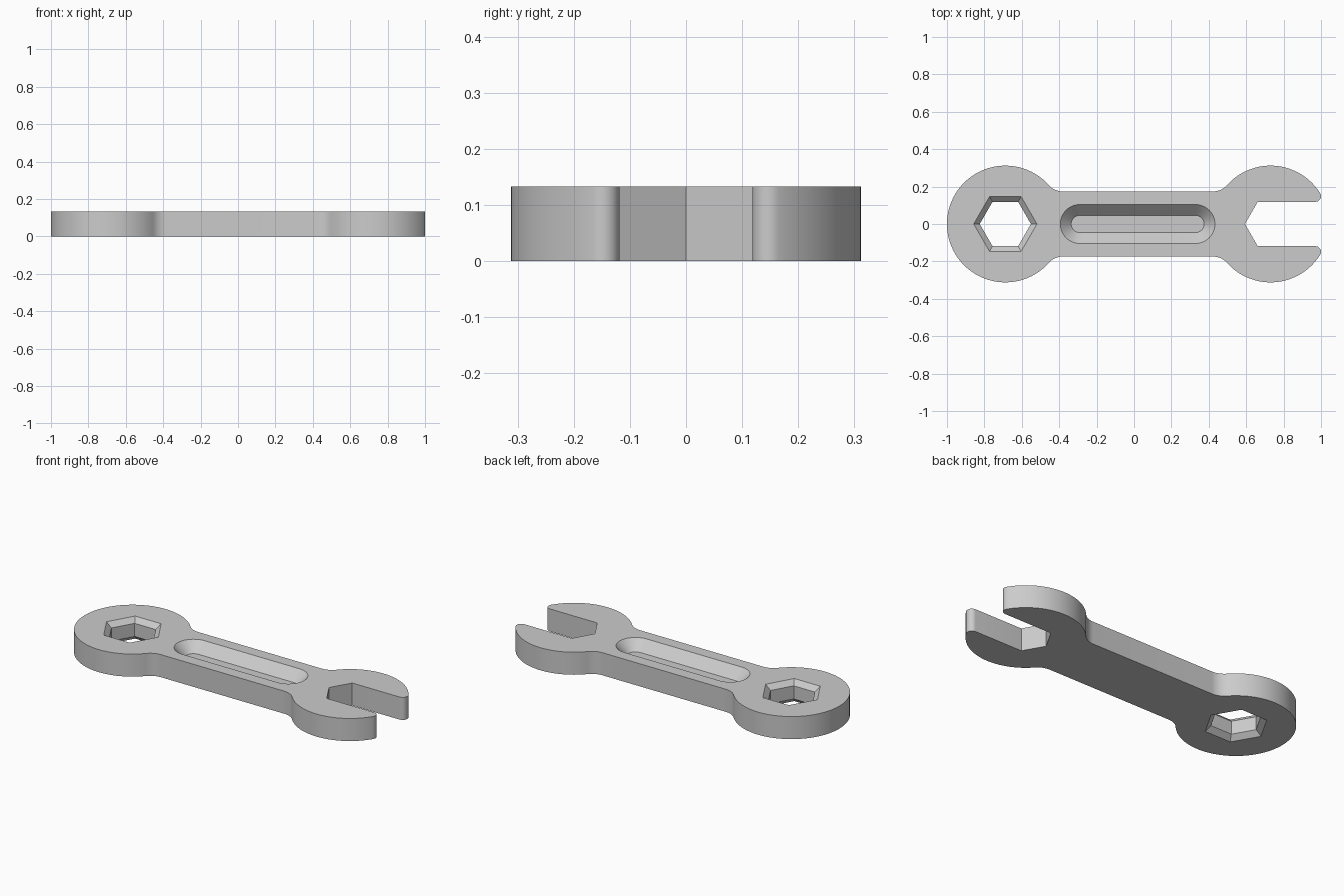
import bpy, bmesh
from math import sin, cos, pi, sqrt, atan2
from mathutils import Vector

THICK = 0.133
HEAD_R = 0.312
RING_X, JAW_X = -0.688, 0.73
HANDLE_HALF = 0.174
NECK_R = 0.1
HEX_APOTHEM = 0.1185
TIP_R = 0.03
CHAMFER = 0.028
GROOVE_DEPTH = 0.058

if "Cube" in bpy.data.objects:
    bpy.data.objects.remove(bpy.data.objects["Cube"], do_unlink=True)

steel = bpy.data.materials.new("light grey steel")
steel.use_nodes = True
grey = (0.6, 0.6, 0.6, 1)
steel.diffuse_color = grey
steel.node_tree.nodes["Principled BSDF"].inputs["Base Color"].default_value = grey


def arc(cx, cy, r, a0, a1, n):
    return [(cx + r * cos(a0 + (a1 - a0) * i / n),
             cy + r * sin(a0 + (a1 - a0) * i / n)) for i in range(n + 1)]


def loft(name, layers):
    """Solid skinned through stacked outlines, each given as (z, points)."""
    bm = bmesh.new()
    rings = [[bm.verts.new((x, y, z)) for x, y in pts] for z, pts in layers]
    for low, high in zip(rings, rings[1:]):
        n = len(low)
        for i in range(n):
            j = (i + 1) % n
            bm.faces.new((low[i], low[j], high[j], high[i]))
    bm.faces.new(rings[0][::-1])
    bm.faces.new(rings[-1])
    bmesh.ops.recalc_face_normals(bm, faces=bm.faces)
    mesh = bpy.data.meshes.new(name)
    bm.to_mesh(mesh)
    bm.free()
    mesh.materials.append(steel)
    obj = bpy.data.objects.new(name, mesh)
    bpy.context.collection.objects.link(obj)
    return obj


def hexagon(cx, apothem):
    return arc(cx, 0, apothem / cos(pi / 6), 0, 2 * pi, 6)[:-1]


def stadium(x0, x1, r):
    return arc(x1, 0, r, -pi / 2, pi / 2, 24) + arc(x0, 0, r, pi / 2, 1.5 * pi, 24)


# Upper half of the outline, from the jaw throat round to the ring end
hex_r = HEX_APOTHEM / cos(pi / 6)
tip_y = HEX_APOTHEM + TIP_R
tip_dx = sqrt((HEAD_R - TIP_R) ** 2 - tip_y ** 2)
tip_a = atan2(tip_y, tip_dx)
neck_y = HANDLE_HALF + NECK_R
neck_dx = sqrt((HEAD_R + NECK_R) ** 2 - neck_y ** 2)
neck_a = atan2(neck_y, neck_dx)

upper = [(JAW_X - hex_r, 0), (JAW_X - hex_r / 2, HEX_APOTHEM)]
upper += arc(JAW_X + tip_dx, tip_y, TIP_R, -pi / 2, tip_a, 10)
upper += arc(JAW_X, 0, HEAD_R, tip_a, pi - neck_a, 40)[1:]
upper += arc(JAW_X - neck_dx, neck_y, NECK_R, -neck_a, -pi / 2, 10)[1:]
upper += arc(RING_X + neck_dx, neck_y, NECK_R, -pi / 2, neck_a - pi, 10)
upper += arc(RING_X, 0, HEAD_R, neck_a, pi, 48)[1:]
outline = upper + [(x, -y) for x, y in upper[-2:0:-1]]

wrench = loft("wrench_body", [(0, outline), (THICK, outline)])

# Chamfered hexagonal hole through the ring end
over = 0.01
wide = HEX_APOTHEM + CHAMFER + over
hole = loft("hex_hole_cutter", [
    (-over, hexagon(RING_X, wide)),
    (CHAMFER, hexagon(RING_X, HEX_APOTHEM)),
    (THICK - CHAMFER, hexagon(RING_X, HEX_APOTHEM)),
    (THICK + over, hexagon(RING_X, wide))])

# Sloped groove in the top of the handle
floor_r = 0.046
groove = loft("groove_cutter", [
    (THICK - GROOVE_DEPTH, stadium(-0.29, 0.329, floor_r)),
    (THICK + over, stadium(-0.29, 0.329, floor_r + GROOVE_DEPTH + over))])

bpy.ops.object.select_all(action='DESELECT')
bpy.context.view_layer.objects.active = wrench
wrench.select_set(True)
for cutter in (hole, groove):
    cutter.hide_render = True
    cut = wrench.modifiers.new(cutter.name, 'BOOLEAN')
    cut.operation = 'DIFFERENCE'
    cut.solver = 'EXACT'
    cut.object = cutter
    bpy.ops.object.modifier_apply(modifier=cut.name)
    bpy.data.objects.remove(cutter, do_unlink=True)

bpy.ops.object.shade_smooth_by_angle(angle=pi / 6)
